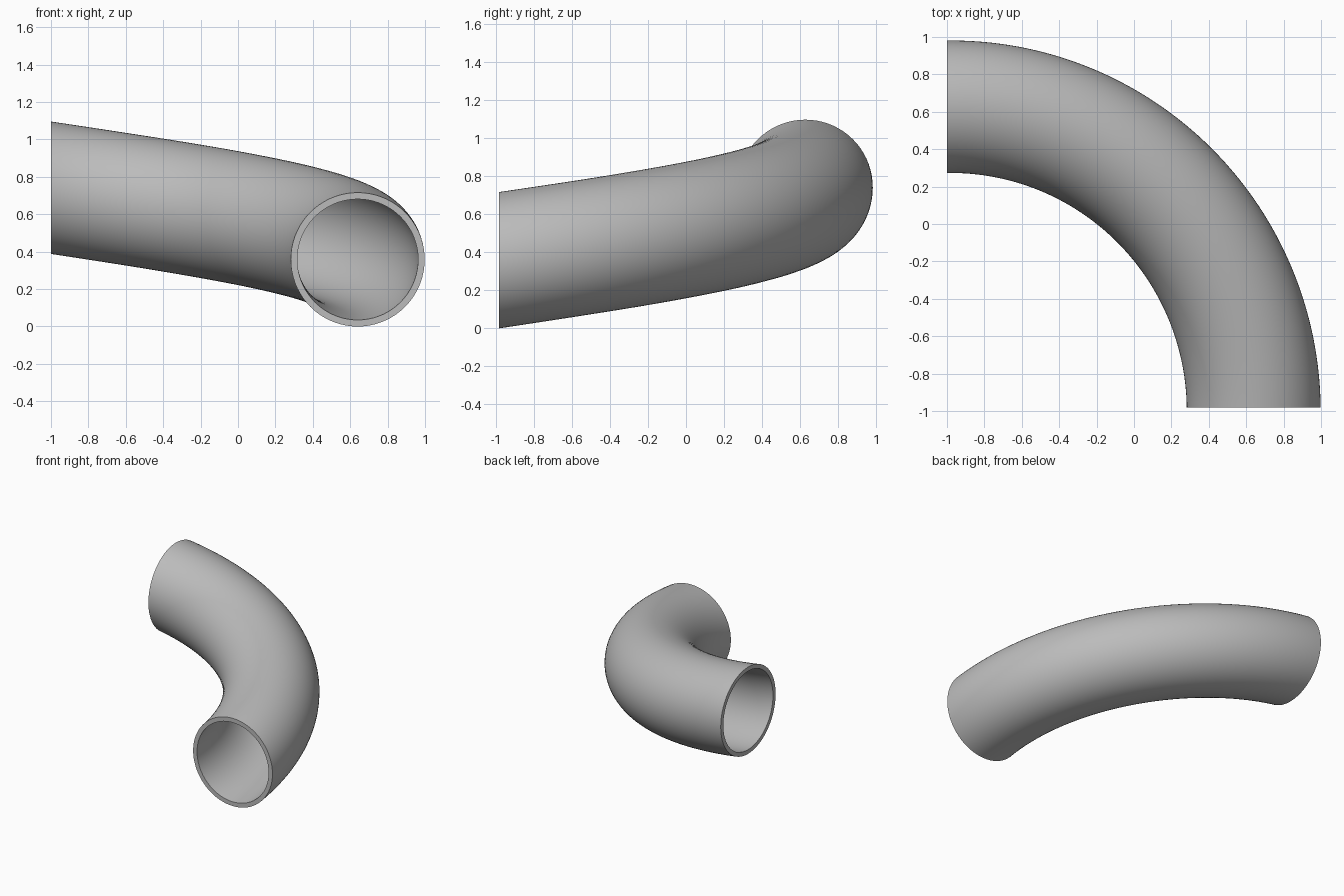
import bpy
import bmesh
from math import sin, cos, pi, radians

cube = bpy.data.objects.get("Cube")
if cube:
    bpy.data.objects.remove(cube, do_unlink=True)

STEPS, SIDES = 80, 72
CENTRE = (-1.0, -0.981)


def mix(a, b, t):
    return a + (b - a) * t


def ring(bm, t, radius):
    """Upright circle of vertices on the rising quarter turn, t from 0 to 1."""
    angle = t * pi / 2
    sweep, height = mix(1.64, 1.608, t), mix(0.358, 0.742, t)
    verts = []
    for i in range(SIDES):
        a = 2 * pi * i / SIDES
        r = sweep + radius * cos(a)
        verts.append(bm.verts.new((CENTRE[0] + r * cos(angle),
                                   CENTRE[1] + r * sin(angle),
                                   height + radius * sin(a))))
    return verts


# Grey pipe material
grey = bpy.data.materials.new("plain grey")
grey.use_nodes = True
colour = (0.5, 0.5, 0.5, 1)
grey.diffuse_color = colour
grey.node_tree.nodes["Principled BSDF"].inputs["Base Color"].default_value = colour

# Hollow pipe: outer wall forward, inner wall back, joined by flat end rims
bm = bmesh.new()
params = [k / STEPS for k in range(STEPS + 1)]
rings = [ring(bm, t, mix(0.358, 0.354, t)) for t in params]
rings += [ring(bm, t, mix(0.323, 0.32, t)) for t in reversed(params)]
for k, low in enumerate(rings):
    high = rings[(k + 1) % len(rings)]
    for i in range(SIDES):
        j = (i + 1) % SIDES
        bm.faces.new((low[i], low[j], high[j], high[i]))
bmesh.ops.recalc_face_normals(bm, faces=bm.faces)

mesh = bpy.data.meshes.new("curved_pipe")
bm.to_mesh(mesh)
bm.free()
mesh.materials.append(grey)
pipe = bpy.data.objects.new("curved_pipe", mesh)
bpy.context.collection.objects.link(pipe)
bpy.context.view_layer.objects.active = pipe
pipe.select_set(True)
bpy.ops.object.shade_smooth_by_angle(angle=radians(35))
